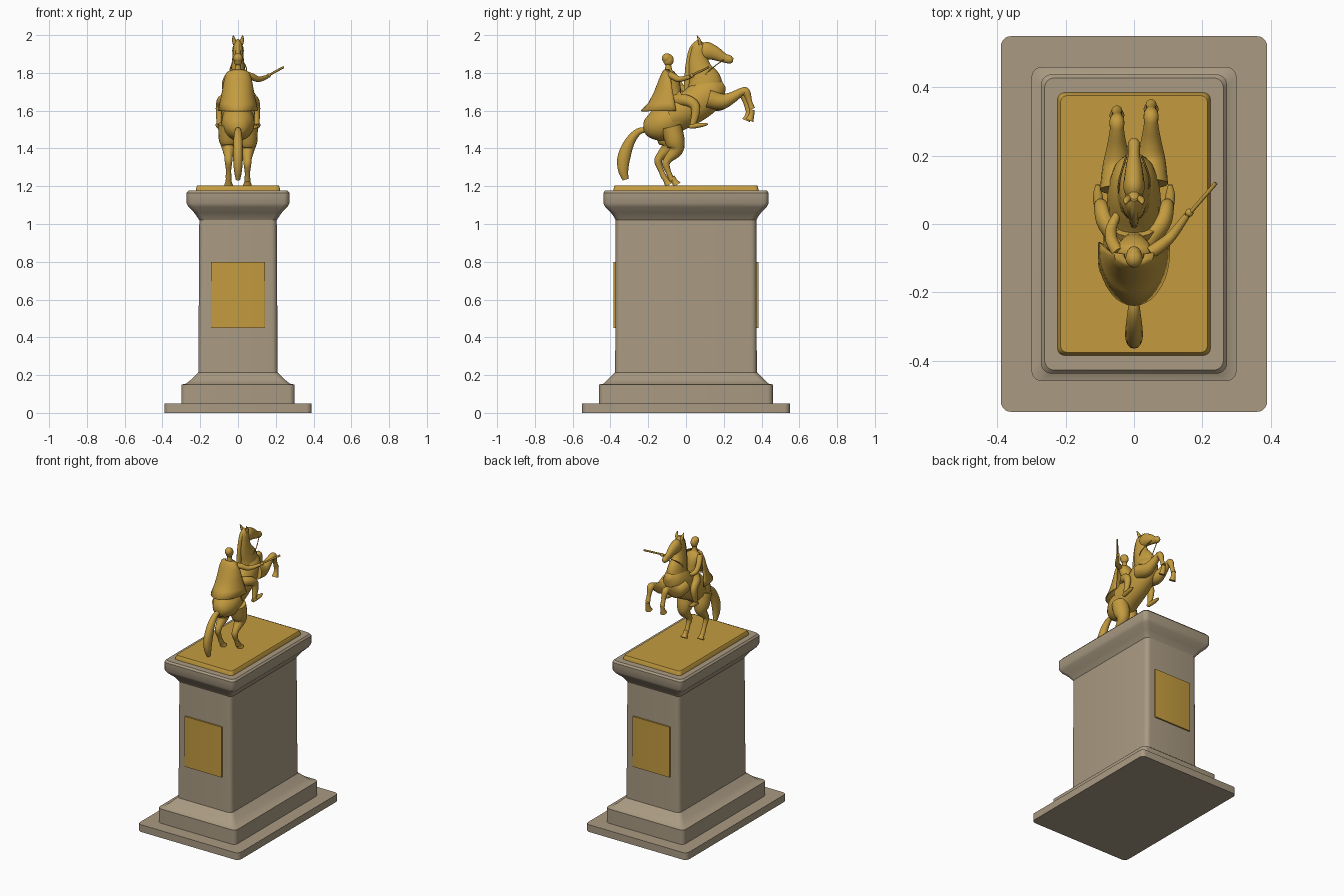
import bpy, bmesh, math
from mathutils import Vector

cube = bpy.data.objects.get("Cube")
if cube:
    bpy.data.objects.remove(cube, do_unlink=True)


def material(name, rgb):
    mat = bpy.data.materials.new(name)
    mat.use_nodes = True
    mat.diffuse_color = (*rgb, 1)
    mat.node_tree.nodes["Principled BSDF"].inputs["Base Color"].default_value = (*rgb, 1)
    return mat


stone = material("warm stone", (0.40, 0.325, 0.225))
gold = material("gilded bronze", (0.55, 0.33, 0.05))


def skin_rings(name, rings, mat, closed=True, angle=35):
    """Bridge successive rings of points into one surface, capped when closed."""
    bm = bmesh.new()
    loops = [[bm.verts.new(p) for p in ring] for ring in rings]
    count = len(loops[0])
    for a, b in zip(loops, loops[1:]):
        for i in range(count if closed else count - 1):
            j = (i + 1) % count
            bm.faces.new((a[i], a[j], b[j], b[i]))
    if closed:
        bm.faces.new(loops[0])
        bm.faces.new(loops[-1])
    bmesh.ops.recalc_face_normals(bm, faces=bm.faces)
    mesh = bpy.data.meshes.new(name)
    bm.to_mesh(mesh)
    bm.free()
    mesh.materials.append(mat)
    mesh.polygons.foreach_set("use_smooth", [True] * len(mesh.polygons))
    mesh.set_sharp_from_angle(angle=math.radians(angle))
    obj = bpy.data.objects.new(name, mesh)
    bpy.context.collection.objects.link(obj)
    return obj


def rounded_rect(hx, hy, z, r=0.03):
    ring = []
    for quarter, (sx, sy) in enumerate([(1, 1), (-1, 1), (-1, -1), (1, -1)]):
        for k in range(6):
            a = math.pi / 2 * (quarter + k / 5)
            ring.append((sx * (hx - r) + r * math.cos(a), sy * (hy - r) + r * math.sin(a), z))
    return ring


def stack(name, profile, mat, r=0.03):
    return skin_rings(name, [rounded_rect(*p, r) for p in profile], mat)


def spline(a, b, c, d, t):
    return 0.5 * (2 * b + (c - a) * t + (2 * a - 5 * b + 4 * c - d) * t * t
                  + (3 * b - a - 3 * c + d) * t ** 3)


def limb(name, points, side=0, steps=4, sides=16):
    """Smooth tube through (x, y, z, half width, half depth); side shifts it in x."""
    pts = [Vector(p) for p in points]
    pts = [pts[0]] + pts + [pts[-1]]
    path = [spline(*pts[i:i + 4], k / steps) for i in range(len(pts) - 3) for k in range(steps)]
    path.append(pts[-1])
    rings = []
    for i, p in enumerate(path):
        tangent = (path[min(i + 1, len(path) - 1)] - path[max(i - 1, 0)]).to_3d().normalized()
        across = Vector((1, 0, 0))
        across = (across - tangent * across.dot(tangent)).normalized()
        depth = tangent.cross(across)
        centre = Vector((p[0] + side, p[1], p[2]))
        turn = [math.tau * k / sides for k in range(sides)]
        rings.append([centre + across * max(p[3], .002) * math.cos(a)
                      + depth * max(p[4], .002) * math.sin(a) for a in turn])
    return skin_rings(name, rings, gold, angle=60)


def profile_limb(name, points, side=0):
    """Tube lying in a plane of constant x, from (y, z, half width, half depth)."""
    return limb(name, [(0, *p) for p in points], side)


def round_limb(name, points, side=0):
    """Tube of circular section in a plane of constant x, from (y, z, radius)."""
    return limb(name, [(0, y, z, r, r) for y, z, r in points], side)


def ball(name, place, scale):
    bm = bmesh.new()
    bmesh.ops.create_uvsphere(bm, u_segments=20, v_segments=12, radius=1)
    mesh = bpy.data.meshes.new(name)
    bm.to_mesh(mesh)
    bm.free()
    mesh.materials.append(gold)
    mesh.polygons.foreach_set("use_smooth", [True] * len(mesh.polygons))
    obj = bpy.data.objects.new(name, mesh)
    obj.location, obj.scale = place, scale
    bpy.context.collection.objects.link(obj)
    return obj


# Pedestal: foot slab, stepped plinth, shaft and flared cornice
stack("foot_slab", [(.39, .55, 0), (.39, .55, .05)], stone)
stack("plinth", [(.30, .46, .05), (.30, .46, .15), (.275, .437, .155), (.25, .415, .175),
                 (.21, .375, .215)], stone)
stack("shaft", [(.21, .375, .21), (.205, .372, 1.02)], stone)
stack("cornice", [(.205, .372, 1.02), (.215, .38, 1.035), (.232, .397, 1.06), (.262, .428, 1.09),
                  (.272, .438, 1.11), (.272, .438, 1.165), (.262, .428, 1.177)], stone)
stack("statue_base", [(.224, .385, 1.175), (.22, .381, 1.197), (.215, .376, 1.205)], gold, .02)

# Plaques on both ends
for label, sy in (("front", -1), ("back", 1)):
    plaque = stack(label + "_plaque", [(.142, .006, .45), (.142, .006, .80)], gold, .001)
    plaque.location.y = sy * .378

# Horse body, neck and head
profile_limb("horse_body", [(-.225, 1.50, .01, .01), (-.205, 1.505, .05, .05), (-.14, 1.525, .085, .088),
                            (-.06, 1.565, .085, .083), (.03, 1.62, .08, .092), (.10, 1.675, .076, .095),
                            (.16, 1.715, .058, .07), (.20, 1.74, .02, .02)])
profile_limb("horse_neck", [(.10, 1.67, .06, .085), (.10, 1.75, .05, .09), (.073, 1.82, .038, .064),
                            (.065, 1.88, .03, .05), (.072, 1.94, .024, .038), (.085, 1.965, .01, .015)])
profile_limb("horse_head", [(.065, 1.93, .012, .02), (.10, 1.92, .03, .046), (.15, 1.905, .027, .038),
                            (.20, 1.88, .018, .025), (.235, 1.87, .018, .021), (.25, 1.868, .008, .01)])
profile_limb("mane", [(.075, 1.97, .01, .012), (.035, 1.93, .012, .016), (.017, 1.85, .013, .018),
                      (.012, 1.78, .014, .02), (.0, 1.71, .01, .012)])
profile_limb("tail", [(-.20, 1.50, .012, .012), (-.25, 1.49, .018, .018), (-.295, 1.44, .024, .026),
                      (-.327, 1.36, .026, .034), (-.333, 1.29, .022, .028), (-.32, 1.235, .012, .016)])
limb("saddle_cloth", [(0, -.085, 1.57, .09, .088), (0, -.03, 1.595, .089, .094),
                      (0, .02, 1.63, .085, .098)], steps=3, sides=24)

# Horse legs, one slightly ahead of the other in each pair
for label, s, ahead in (("left", 1, 1), ("right", -1, 0)):
    for part, shift in (("hind", .042 * ahead), ("front", .018 * ahead)):
        if part == "hind":
            points = [(-.12, 1.53, .055), (-.10, 1.45, .052), (-.095, 1.405, .037), (-.135, 1.36, .023),
                      (-.148, 1.33, .02), (-.133, 1.285, .014), (-.115, 1.245, .016)]
            hoof = [(-.115, 1.25, .014), (-.102, 1.225, .016), (-.09, 1.207, .023)]
        else:
            points = [(.10, 1.655, .05), (.17, 1.64, .042), (.225, 1.66, .03), (.275, 1.69, .021),
                      (.30, 1.69, .022), (.318, 1.64, .014), (.332, 1.60, .016)]
            hoof = [(.332, 1.605, .014), (.328, 1.575, .015), (.318, 1.548, .022)]
        drop = shift * (-.35 if part == "hind" else .5)
        for name, shape in (("leg", points), ("hoof", hoof)):
            moved = [(y + shift, z + drop * (name == "leg"), r) for y, z, r in shape]
            round_limb(f"{label}_{part}_{name}", moved, s * .05)

    # Ears
    limb(label + "_ear", [(s * .015, .075, 1.95, .012, .01), (s * .022, .07, 1.975, .01, .008),
                          (s * .025, .058, 1.998, .002, .002)], sides=10)

    # Rider's legs, boots and reins
    limb(label + "_rider_leg", [(s * .03, -.06, 1.65, .03, .035), (s * .08, .0, 1.655, .027, .03),
                                (s * .095, .045, 1.63, .022, .026), (s * .098, .05, 1.585, .019, .022),
                                (s * .10, .035, 1.525, .013, .015)])
    limb(label + "_boot", [(s * .10, .018, 1.515, .012, .01), (s * .102, .045, 1.52, .014, .014),
                           (s * .106, .085, 1.525, .014, .011), (s * .106, .115, 1.53, .006, .006)])
    limb(label + "_rein", [(-.03, .04, 1.70, .003, .003), (s * .045, .11, 1.80, .003, .003),
                           (s * .022, .20, 1.87, .003, .003)], sides=6)

# Rider's torso and head
profile_limb("rider_torso", [(-.05, 1.62, .045, .045), (-.055, 1.68, .037, .032), (-.07, 1.75, .048, .037),
                             (-.085, 1.79, .052, .03), (-.092, 1.812, .02, .02), (-.094, 1.85, .014, .014)])
ball("rider_head", (0, -.093, 1.868), (.023, .028, .032))
ball("rider_hair", (0, -.101, 1.878), (.025, .027, .026))

# Arms, the left one raised with a baton and the right one holding the reins
limb("left_arm", [(.045, -.085, 1.79, .018, .018), (.075, -.065, 1.78, .018, .018),
                  (.11, -.035, 1.766, .015, .015), (.155, .025, 1.78, .01, .01)])
ball("left_hand", (.162, .033, 1.786), (.012, .012, .011))
limb("baton", [(.14, .005, 1.775, .006, .006), (.24, .12, 1.83, .006, .006)], sides=8)
limb("right_arm", [(-.045, -.085, 1.79, .018, .018), (-.065, -.05, 1.755, .018, .018),
                   (-.066, -.01, 1.71, .016, .016), (-.042, .04, 1.70, .01, .01)])
ball("right_hand", (-.037, .046, 1.70), (.011, .013, .011))

# Cape draped round the back, flaring toward its hem
cape_rings = []
for z, rx, ry, cy in ((1.818, .03, .024, -.092), (1.805, .058, .036, -.09), (1.77, .072, .052, -.09),
                      (1.70, .085, .084, -.085), (1.64, .098, .12, -.08), (1.60, .106, .16, -.08)):
    sweep = [math.radians(a) for a in range(170, 371, 10)]
    cape_rings.append([(rx * math.cos(a), cy + ry * math.sin(a), z) for a in sweep])
cape = skin_rings("cape", cape_rings, gold, closed=False)
cape.modifiers.new("thickness", "SOLIDIFY").thickness = .006
